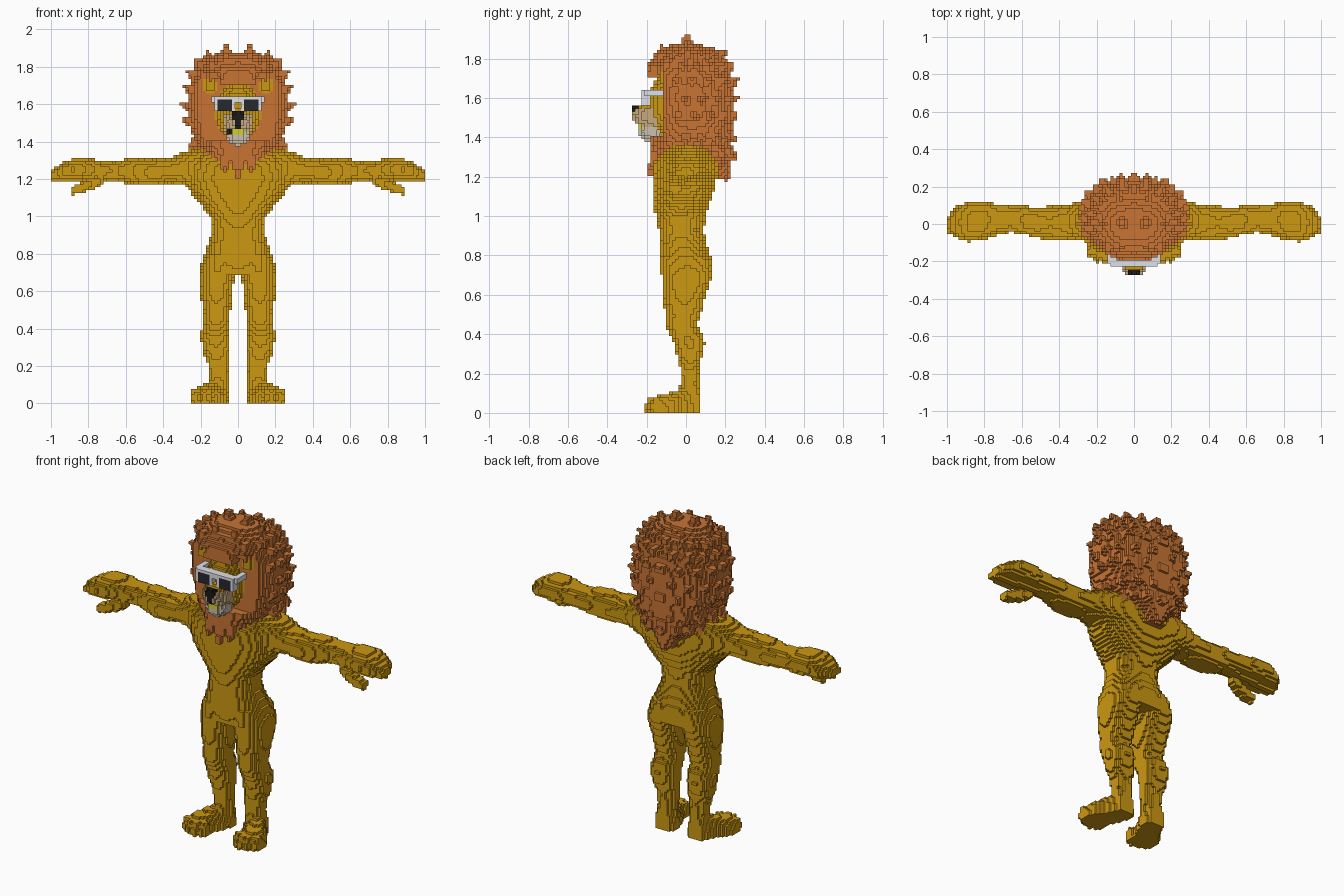
import bpy, bmesh, math
from mathutils import Vector

S = 2 / 128          # block size
cells = {}           # (i, j, k) -> (part, material)

COLOURS = {
    "gold_fur": (0.61, 0.315, 0.006), "mane_orange": (0.58, 0.175, 0.034),
    "muzzle_tan": (0.57, 0.40, 0.21), "chin_pale": (0.60, 0.53, 0.42),
    "black": (0.012, 0.011, 0.010), "frame_white": (0.75, 0.77, 0.82),
    "lens_dark": (0.02, 0.021, 0.026), "tooth_yellow": (0.66, 0.62, 0.02),
}
MATS = list(COLOURS)


def centre(c):
    return Vector(((c[0] + .5) * S, c[1] * S, (c[2] + .5) * S))


def fill(part, mat, lo, hi, test):
    """Fill every block whose centre passes the test, mirrored over x = 0."""
    r = [range(math.floor(a / S) - 1, math.ceil(b / S) + 2) for a, b in zip(lo, hi)]
    for i in r[0]:
        for j in r[1]:
            for k in r[2]:
                if i >= 0 and k >= 0 and test(centre((i, j, k))):
                    cells[i, j, k] = cells[-1 - i, j, k] = (part, mat)


def section(rows, t):
    """Interpolated cross-section (a0, a1, b0, b1) at t."""
    for p, q in zip(rows, rows[1:]):
        if p[0] <= t <= q[0]:
            f = (t - p[0]) / (q[0] - p[0])
            return [u + (v - u) * f for u, v in zip(p[1:], q[1:])]


def loft(part, mat, axis, rows, n=2.3, keep=lambda p: True):
    a, b = [x for x in range(3) if x != axis]
    lo, hi = [0] * 3, [0] * 3
    lo[axis], hi[axis] = rows[0][0], rows[-1][0]
    lo[a], hi[a] = min(r[1] for r in rows), max(r[2] for r in rows)
    lo[b], hi[b] = min(r[3] for r in rows), max(r[4] for r in rows)

    def test(p):
        s = section(rows, p[axis])
        if not s:
            return False
        u = abs(2 * p[a] - s[0] - s[1]) / max(s[1] - s[0], 1e-4)
        v = abs(2 * p[b] - s[2] - s[3]) / max(s[3] - s[2], 1e-4)
        return u ** n + v ** n <= 1 and keep(p)
    fill(part, mat, lo, hi, test)


def ball(part, mat, c, r):
    fill(part, mat, [x - y for x, y in zip(c, r)], [x + y for x, y in zip(c, r)],
         lambda p: sum(((x - y) / z) ** 2 for x, y, z in zip(p, c, r)) <= 1)


def box(part, mat, lo, hi):
    fill(part, mat, lo, hi, lambda p: all(a <= x <= b for a, x, b in zip(lo, p, hi)))


def spike(part, mat, base, tip, rad):
    base, tip = Vector(base), Vector(tip)
    d = tip - base

    def test(p):
        f = (p - base).dot(d) / d.length_squared
        return 0 <= f <= 1 and (p - base - d * f).length <= rad * (1 - f) + .007
    fill(part, mat, [min(x, y) - rad for x, y in zip(base, tip)],
         [max(x, y) + rad for x, y in zip(base, tip)], test)


def paint(mat, lo, hi):
    """Recolour existing blocks inside a box."""
    for c in cells:
        if all(a <= x <= b for a, x, b in zip(lo, centre(c), hi)):
            cells[c] = (cells[c][0], mat)


# Torso
loft("torso", "gold_fur", 2, [
    (.69, -.20, .20, -.12, .13), (.75, -.195, .195, -.13, .135), (.80, -.18, .18, -.14, .125),
    (.87, -.155, .155, -.14, .10), (.93, -.14, .14, -.14, .09), (1.0, -.145, .145, -.155, .10),
    (1.06, -.20, .20, -.16, .12), (1.12, -.25, .25, -.165, .14), (1.2, -.285, .285, -.17, .16),
    (1.28, -.29, .29, -.165, .165), (1.34, -.25, .25, -.13, .15), (1.37, -.19, .19, -.1, .12)])

# Legs
loft("legs", "gold_fur", 2, [
    (.03, .055, .16, -.05, .07), (.15, .053, .155, -.03, .068), (.22, .05, .165, -.03, .062),
    (.28, .045, .19, -.04, .08), (.35, .045, .198, -.06, .095), (.40, .045, .195, -.085, .085),
    (.44, .045, .19, -.1, .055), (.50, .04, .187, -.105, .075), (.58, .03, .2, -.115, .095),
    (.65, .022, .207, -.12, .12), (.70, .012, .207, -.125, .135), (.80, .01, .18, -.13, .125)])

# Feet, turned outwards, with four toes each
loft("feet", "gold_fur", 1, [
    (-.17, .115, .24, -.08, .08), (-.12, .10, .25, -.08, .095), (-.06, .075, .235, -.08, .105),
    (-.02, .055, .195, -.08, .125), (.03, .05, .165, -.08, .14), (.072, .06, .155, -.08, .12)])
for x, y in ((.118, -.155), (.155, -.172), (.192, -.168), (.228, -.145)):
    ball("feet", "gold_fur", (x, y, .03), (.025, .036, .055))

# Arms and hands
loft("arms", "gold_fur", 0, [
    (.15, -.13, .15, 1.12, 1.36), (.25, -.10, .13, 1.15, 1.355), (.30, -.085, .115, 1.17, 1.34),
    (.37, -.08, .10, 1.18, 1.31), (.45, -.085, .095, 1.165, 1.305), (.52, -.075, .09, 1.165, 1.31),
    (.58, -.06, .095, 1.175, 1.31), (.65, -.045, .10, 1.19, 1.295), (.72, -.05, .105, 1.195, 1.295),
    (.80, -.075, .115, 1.195, 1.31), (.88, -.095, .115, 1.195, 1.31), (.94, -.08, .10, 1.195, 1.285),
    (.98, -.06, .065, 1.195, 1.26), (1.0, -.045, .03, 1.195, 1.235)], 2.5)
loft("thumbs", "gold_fur", 0, [
    (.72, -.06, .0, 1.17, 1.22), (.80, -.085, -.02, 1.135, 1.20), (.885, -.085, -.03, 1.115, 1.16)], 3)

# Mane volume, set back around the face
MANE = [
    (1.19, -.04, .04, .12, .22), (1.23, -.08, .08, -.10, .225), (1.30, -.165, .165, -.175, .23),
    (1.38, -.22, .22, -.185, .235), (1.50, -.262, .262, -.175, .24), (1.60, -.27, .27, -.18, .24),
    (1.70, -.255, .255, -.20, .235), (1.78, -.22, .22, -.19, .19), (1.84, -.175, .175, -.14, .13),
    (1.88, -.10, .10, -.07, .06)]
loft("mane", "mane_orange", 2, MANE, 2.4, lambda p: not (
    p.y < -.115 and 1.40 < p.z < (1.70 if p.x < .09 else 1.76)))

# Tufts of the mane in rings, pointing up at the top and down at the bottom
for row, z in enumerate((1.34, 1.42, 1.5, 1.58, 1.66, 1.73, 1.79)):
    x0, x1, y0, y1 = section(MANE, z)
    for n in range(6):
        a = math.radians(-18 + 21 * n + (10 if row % 2 else 0))
        cx, sy = math.cos(a), math.sin(a)
        k = (abs(cx) ** 2.4 + abs(sy) ** 2.4) ** (-1 / 2.4)
        d = Vector((x1 * cx * k, (y1 - y0) / 2 * sy * k, 0))
        mid = Vector((0, (y0 + y1) / 2, z))
        lift = -.05 if z < 1.45 else .02 if z < 1.6 else .045
        spike("mane", "mane_orange", mid + d * .82, mid + d * 1.14 + Vector((0, 0, lift)), .045)
for base, tip in (((.055, .0, 1.83), (.068, .01, 1.93)), ((.14, .0, 1.78), (.168, .0, 1.885)),
                  ((.18, .0, 1.72), (.225, .0, 1.80)), ((.06, -.1, 1.79), (.065, -.13, 1.875)),
                  ((.07, .1, 1.78), (.075, .14, 1.855)), ((.02, .12, 1.74), (.02, .21, 1.80)),
                  ((.13, -.1, 1.75), (.145, -.14, 1.83)), ((.0, -.13, 1.34), (.0, -.185, 1.20)),
                  ((.06, -.12, 1.36), (.075, -.185, 1.23)), ((.0, .17, 1.3), (.0, .21, 1.165))):
    spike("mane", "mane_orange", base, tip, .05)

# Head, ears and muzzle
ball("head", "gold_fur", (0, -.08, 1.56), (.125, .118, .165))
ball("ears", "gold_fur", (.15, -.10, 1.70), (.04, .035, .05))
loft("muzzle", "muzzle_tan", 1, [
    (-.275, -.03, .03, 1.50, 1.555), (-.25, -.055, .055, 1.465, 1.56), (-.22, -.072, .072, 1.45, 1.575),
    (-.15, -.08, .08, 1.42, 1.60)], 2.8)
ball("chin", "chin_pale", (0, -.185, 1.43), (.068, .06, .05))
paint("gold_fur", (-.1, -.262, 1.547), (.1, -.1, 1.62))

# Nose and mouth with one yellow tooth
paint("black", (-.035, -.3, 1.515), (.035, -.25, 1.56))
paint("black", (-.017, -.3, 1.475), (.017, -.225, 1.515))
paint("black", (-.055, -.3, 1.435), (-.03, -.2, 1.462))
paint("tooth_yellow", (-.03, -.3, 1.435), (.034, -.2, 1.462))

# Glasses
box("glasses", "frame_white", (.012, -.222, 1.557), (.125, -.18, 1.645))
box("glasses", "frame_white", (0, -.222, 1.605), (.02, -.18, 1.64))
box("glasses", "frame_white", (.11, -.215, 1.61), (.14, -.10, 1.645))
for x in (.03, -.107):
    paint("lens_dark", (x, -.225, 1.57), (x + .077, -.2, 1.63))

# Turn the visible block sides of each part into one mesh
materials = []
for name, rgb in COLOURS.items():
    m = bpy.data.materials.new(name)
    m.diffuse_color = (*rgb, 1)
    materials.append(m)
SIDES = [((-1, 0, 0), "000 001 011 010"), ((1, 0, 0), "100 110 111 101"),
         ((0, -1, 0), "000 100 101 001"), ((0, 1, 0), "010 011 111 110"),
         ((0, 0, -1), "000 010 110 100"), ((0, 0, 1), "001 101 111 011")]
for part in sorted({v[0] for v in cells.values()}):
    verts, faces, index = {}, [], []
    for c, (owner, mat) in cells.items():
        if owner != part:
            continue
        for d, corners in SIDES:
            if tuple(x + y for x, y in zip(c, d)) in cells:
                continue
            keys = [tuple(x + int(o) for x, o in zip(c, q)) for q in corners.split()]
            faces.append([verts.setdefault(k, len(verts)) for k in keys])
            index.append(MATS.index(mat))
    mesh = bpy.data.meshes.new(part)
    mesh.from_pydata([(i * S, (j - .5) * S, k * S) for i, j, k in verts], [], faces)
    for m in materials:
        mesh.materials.append(m)
    mesh.polygons.foreach_set("material_index", index)
    mesh.update()
    bpy.context.collection.objects.link(bpy.data.objects.new(part, mesh))
